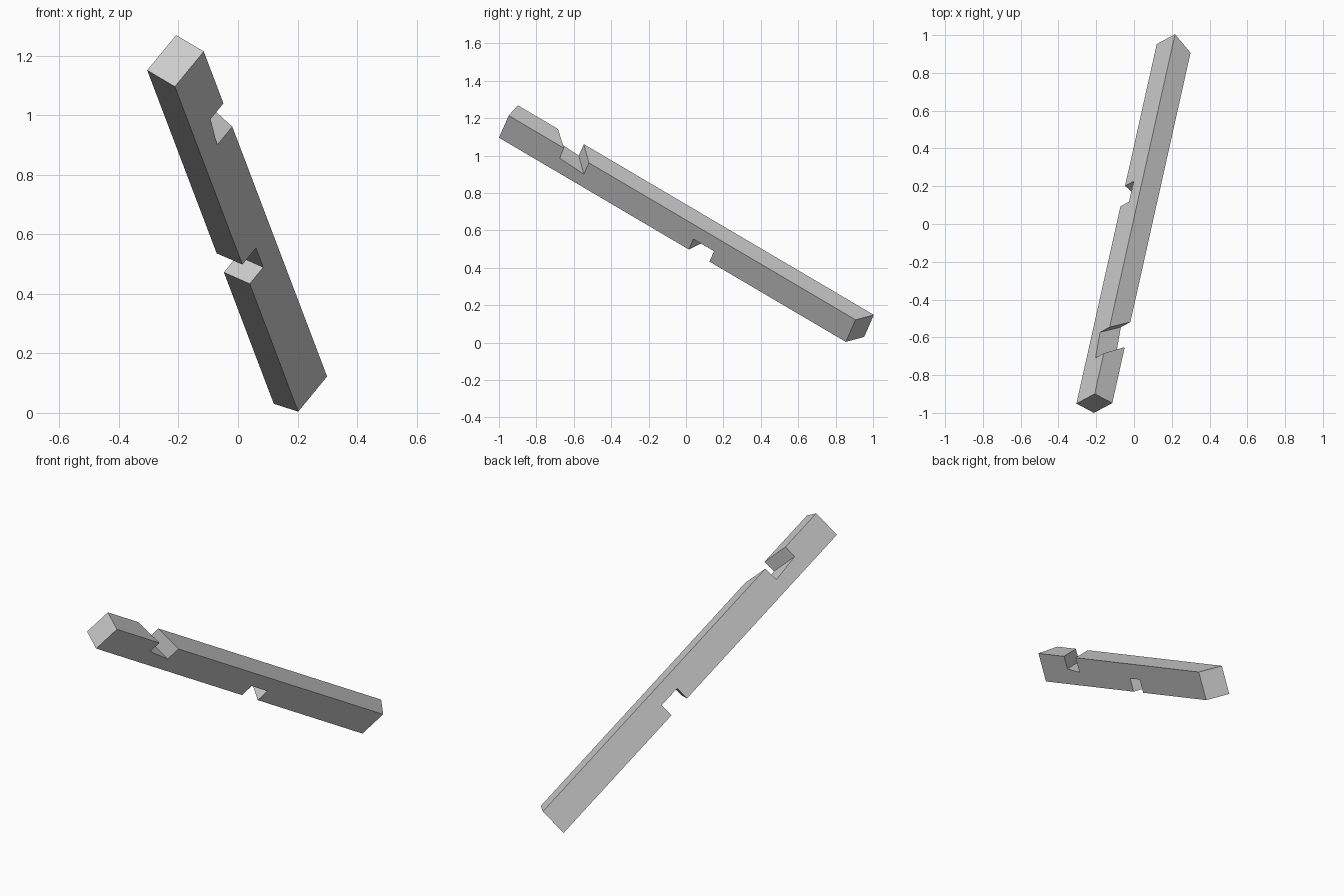
import bpy
import bmesh
from mathutils import Vector

cube = bpy.data.objects.get("Cube")
if cube:
    bpy.data.objects.remove(cube, do_unlink=True)

# Beam frame: one end corner, the long direction, and the two edges of the end
CORNER = Vector((-0.212, -1.0, 1.096))
LONG = Vector((0.189, 0.846, -0.498))
WIDTH = Vector((-0.093, 0.049, 0.055))
DEPTH = Vector((0.097, 0.052, 0.118))

# Side outline: distance along the near side, along the far side, depth share
OUTLINE = [
    (0, 0, 0),
    # lower notch
    (1.2, 1.235, 0), (1.2, 1.235, 0.47), (1.33, 1.363, 0.47), (1.33, 1.363, 0),
    # skewed far end
    (2.192, 2.25, 0), (2.192, 2.25, 1),
    # upper notch
    (0.507, 0.417, 1), (0.507, 0.417, 0.48), (0.35, 0.253, 0.55), (0.35, 0.253, 1),
    (0, 0, 1),
]

# Plain grey material
grey = bpy.data.materials.new("plain grey")
grey.use_nodes = True
colour = (0.6, 0.6, 0.6, 1)
grey.diffuse_color = colour
grey.node_tree.nodes["Principled BSDF"].inputs["Base Color"].default_value = colour

# Notched beam: two outlined sides joined by a strip of faces
bm = bmesh.new()
near = [bm.verts.new(CORNER + LONG * t + DEPTH * d) for t, _, d in OUTLINE]
far = [bm.verts.new(CORNER + WIDTH + LONG * t + DEPTH * d) for _, t, d in OUTLINE]
bm.faces.new(near)
bm.faces.new(list(reversed(far)))
count = len(OUTLINE)
for i in range(count):
    j = (i + 1) % count
    bm.faces.new((near[j], near[i], far[i], far[j]))
bmesh.ops.recalc_face_normals(bm, faces=bm.faces)

mesh = bpy.data.meshes.new("notched_beam")
bm.to_mesh(mesh)
bm.free()
mesh.materials.append(grey)
beam = bpy.data.objects.new("notched_beam", mesh)
bpy.context.collection.objects.link(beam)
